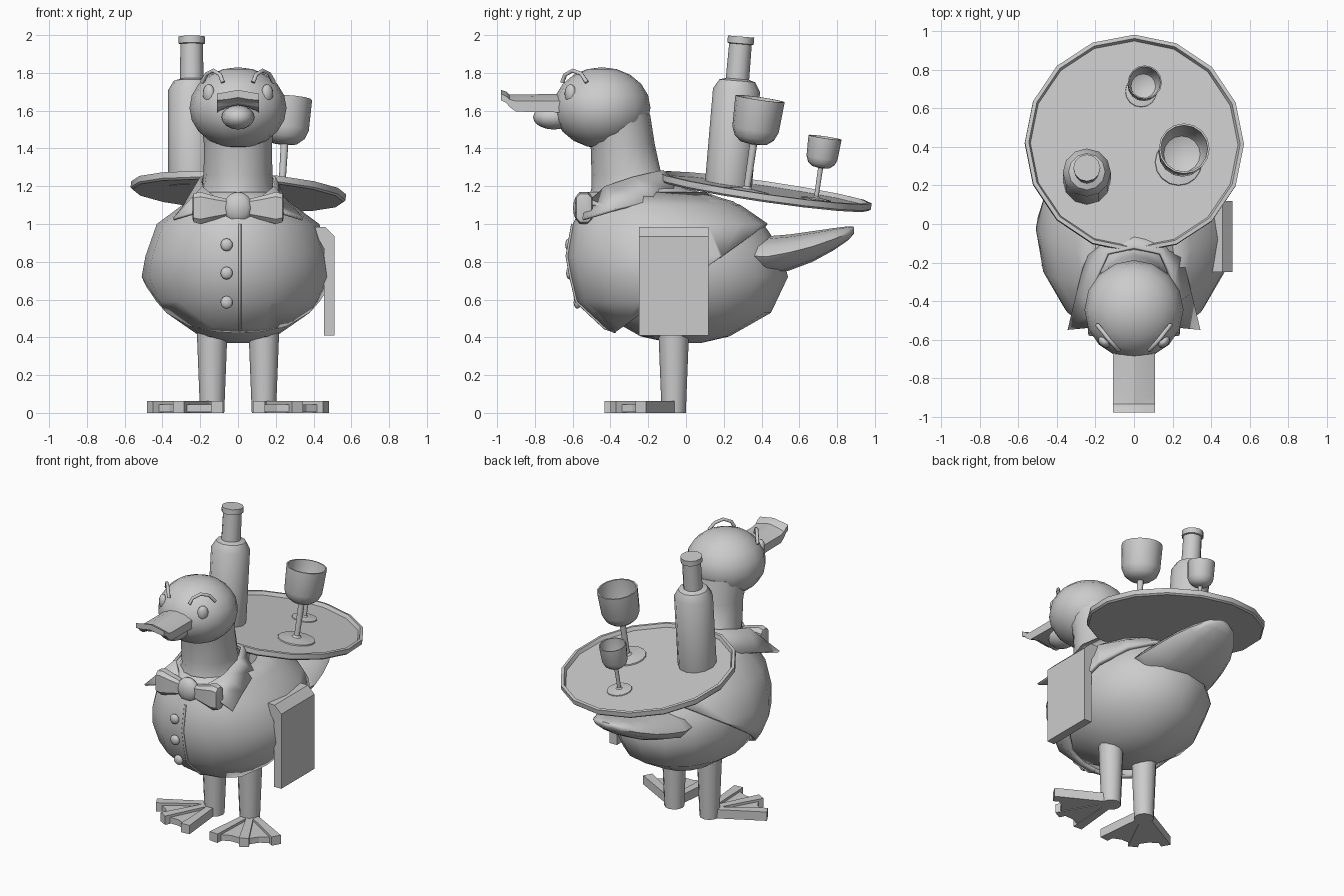
import bpy, bmesh
from math import sin, cos, pi, radians
from mathutils import Matrix, Vector

if "Cube" in bpy.data.objects:
    bpy.data.objects.remove(bpy.data.objects["Cube"])


def finish(name, bm, mat=None, angle=35, solid=0):
    bmesh.ops.recalc_face_normals(bm, faces=bm.faces)
    me = bpy.data.meshes.new(name)
    bm.to_mesh(me)
    bm.free()
    ob = bpy.data.objects.new(name, me)
    bpy.context.collection.objects.link(ob)
    if mat:
        ob.matrix_world = mat
    if solid:
        m = ob.modifiers.new("thickness", 'SOLIDIFY')
        m.thickness, m.offset = solid, -1
    if angle:
        bpy.ops.object.select_all(action='DESELECT')
        ob.select_set(True)
        bpy.context.view_layer.objects.active = ob
        bpy.ops.object.shade_smooth_by_angle(angle=radians(angle))
    return ob


def loft_bm(rings, cap=True, closed=True):
    bm = bmesh.new()
    vs = [[bm.verts.new(p) for p in r] for r in rings]
    n = len(rings[0])
    for a, b in zip(vs, vs[1:]):
        for i in range(n if closed else n - 1):
            j = (i + 1) % n
            bm.faces.new((a[i], a[j], b[j], b[i]))
    if cap:
        bm.faces.new(vs[0])
        bm.faces.new(vs[-1])
    return bm


def oval(z, y0, y1, hw, n=16):
    c, r = (y0 + y1) / 2, (y1 - y0) / 2
    return [(hw * sin(2 * pi * i / n), c - r * cos(2 * pi * i / n), z) for i in range(n)]


def lathe(name, prof, mat, n=16):
    rings = [[(r * cos(2 * pi * i / n), r * sin(2 * pi * i / n), z) for i in range(n)] for r, z in prof]
    return finish(name, loft_bm(rings), mat)


def ball(name, loc, size, rot=0, u=16, v=10):
    bm = bmesh.new()
    bmesh.ops.create_uvsphere(bm, u_segments=u, v_segments=v, radius=1)
    mat = Matrix.Translation(loc) @ Matrix.Rotation(rot, 4, 'Z') @ Matrix.Diagonal((*size, 1))
    bm.transform(mat)
    return finish(name, bm, angle=60)


def tube(name, pts, r):
    cu = bpy.data.curves.new(name, 'CURVE')
    cu.dimensions = '3D'
    cu.bevel_depth, cu.bevel_resolution, cu.use_fill_caps = r, 2, True
    sp = cu.splines.new('POLY')
    sp.points.add(len(pts) - 1)
    for p, q in zip(sp.points, pts):
        p.co = (*q, 1)
    ob = bpy.data.objects.new(name, cu)
    bpy.context.collection.objects.link(ob)


# body and neck
body = [(.37, -.08, .08, .07), (.405, -.24, .23, .2), (.53, -.46, .45, .38), (.72, -.58, .54, .46),
        (.87, -.59, .5, .44), (1.0, -.56, .41, .38), (1.12, -.52, .25, .255), (1.19, -.5, .0, .195),
        (1.26, -.5, -.13, .182), (1.42, -.505, -.165, .18), (1.58, -.55, -.19, .2)]
finish("body", loft_bm([oval(*r) for r in body]), angle=60)

# vest: shell over the body cut along a slanted hem
vest = [(.41, -.36, .2, .28), (.45, -.43, .3, .36), (.59, -.58, .5, .45), (.72, -.61, .56, .51),
        (.83, -.63, .54, .49), (1.0, -.6, .435, .43), (1.1, -.55, .29, .295), (1.17, -.52, .1, .215)]
bm = loft_bm([oval(*r) for r in vest], cap=False)
bmesh.ops.bisect_plane(bm, geom=bm.verts[:] + bm.edges[:] + bm.faces[:], plane_co=(0, -.37, .43),
                       plane_no=(0, .57, -.8), clear_outer=True)
finish("vest", bm, angle=50, solid=.03)
tube("vest_front_seam", [(.01, -.37, .43), (.01, -.43, .45), (.01, -.58, .59), (.01, -.61, .72),
                         (.01, -.63, .83), (.01, -.6, 1.0)], .008)
for i, (z, y) in enumerate([(.89, -.62), (.74, -.615), (.585, -.575)]):
    ball(f"button_{i}", (-.06, y, z), (.034, .02, .034), u=10, v=6)

# head, eyes and brows
ball("head", (0, -.445, 1.615), (.257, .257, .215))
for s in (1, -1):
    ball("eye", (s * .155, -.612, 1.69), (.036, .026, .05), rot=s * .75, u=12, v=8)
    tube("brow", [(s * x, y, z) for x, y, z in [(.08, -.655, 1.75), (.095, -.64, 1.79), (.13, -.60, 1.812),
                                               (.165, -.555, 1.795), (.19, -.525, 1.75)]], .011)


# bill: arched slab with a turned-up tip
def bill_ring(y, edge, mid, low, under):
    return [(-.11, y, edge), (-.055, y, mid - .01), (0, y, mid), (.055, y, mid - .01), (.11, y, edge),
            (.11, y, low), (.055, y, under - .01), (0, y, under), (-.055, y, under - .01), (-.11, y, low)]


finish("upper_bill", loft_bm([bill_ring(-.6, 1.65, 1.69, 1.59, 1.625), bill_ring(-.9, 1.65, 1.685, 1.595, 1.63),
                              bill_ring(-.935, 1.66, 1.685, 1.62, 1.64), bill_ring(-.95, 1.675, 1.70, 1.64, 1.655),
                              bill_ring(-.98, 1.69, 1.71, 1.655, 1.67)]), angle=20)
ball("lower_bill", (0, -.7, 1.565), (.087, .11, .065), u=12, v=8)

# collar with two pointed flaps
inner = [(.08, -.525, 1.11), (.19, -.43, 1.2), (.2, -.28, 1.25), (.14, -.15, 1.28), (0, -.12, 1.285)]
outer = [(.345, -.55, 1.03), (.3, -.36, 1.085), (.25, -.16, 1.13), (.14, -.06, 1.18), (0, -.03, 1.21)]
full = [p + [(-x, y, z) for x, y, z in p[-2::-1]] for p in (inner, outer)]
finish("collar", loft_bm(full, cap=False, closed=False), solid=.015)

# bow tie
ball("bow_knot", (0, -.55, 1.085), (.082, .048, .085), u=10, v=8)
for s in (1, -1):
    rings = [[(s * x, -.54 + dy * d, 1.085 + dz * h) for dy, dz in
              [(-1, -.7), (-1, .7), (-.5, 1), (.5, 1), (1, .7), (1, -.7), (.5, -1), (-.5, -1)]]
             for x, d, h in [(.03, .03, .04), (.13, .04, .065), (.2, .045, .085), (.235, .04, .075), (.24, .025, .06)]]
    finish("bow_wing", loft_bm(rings), angle=40)

# tail
tail = [(.3, .76, .88, .24), (.36, .74, .92, .3), (.43, .72, .935, .3), (.55, .755, .945, .275),
        (.67, .80, .962, .24), (.78, .86, .978, .18), (.86, .915, .988, .11), (.89, .95, .985, .04)]
rings = [[(w * cos(2 * pi * i / 12), y, (a + b) / 2 + (b - a) / 2 * sin(2 * pi * i / 12)) for i in range(12)]
         for y, a, b, w in tail]
finish("tail", loft_bm(rings), angle=60)

# folded towel on the side
prof = [(.36, .985), (.46, .985), (.512, .935), (.512, .41), (.455, .41), (.455, .87), (.42, .93), (.36, .93)]
finish("towel", loft_bm([[(x, y, z) for x, z in prof] for y in (-.25, .12)]), angle=0)

# legs and webbed feet
for s in (1, -1):
    finish("leg", loft_bm([[(s * (.137 + r * cos(2 * pi * i / 12)), -.065 + r * sin(2 * pi * i / 12), z)
                            for i in range(12)] for r, z in [(.064, .0), (.083, .48)]]))
    heel = Vector((.137, -.05))
    tips = []
    for k, a in enumerate((-4, 28, 60)):
        d = Vector((sin(radians(a)), -cos(radians(a))))
        p = Vector((-d.y, d.x))
        tips.append(heel + d * .36)
        quad = [heel - d * .04 - p * .02, heel - d * .04 + p * .02, heel + d * .38 + p * .032, heel + d * .38 - p * .032]
        finish(f"toe_{k}", loft_bm([[(s * v.x, v.y, z) for v in quad] for z in (0, .062)]), angle=0)
    dip = [tips[0], tips[0].lerp(tips[1], .5).lerp(heel, .06), tips[1],
           tips[1].lerp(tips[2], .5).lerp(heel, .06), tips[2]]
    web = [heel + Vector((-.03, .0)), *dip, heel + Vector((.0, .03))]
    finish("web", loft_bm([[(s * v.x, v.y, z) for v in web] for z in (.004, .045)]), angle=0)

# tilted tray with bottle and glasses
T = Matrix.Translation((0, .413, 1.15)) @ Matrix.Rotation(-.145, 4, 'X') @ Matrix.Rotation(.06, 4, 'Y')
lathe("tray", [(.56, 0), (.57, .01), (.57, .042), (.55, .044), (.54, .02)], T)
lathe("bottle", [(.122, -.01), (.125, .01), (.125, .5), (.095, .55), (.062, .56), (.06, .745), (.07, .748),
                 (.07, .785)], Matrix.Translation((-.245, .225, 1.21)) @ Matrix.Rotation(-.085, 4, 'X'), n=12)
cup = [(.122, 0), (.12, .008), (.03, .018), (.018, .03), (.02, .255), (.07, .262), (.105, .29), (.124, .335),
       (.132, .5), (.122, .5), (.114, .34), (.095, .3), (.05, .28)]
for name, x, y, k in [("large_glass", .23, -.095, 1), ("small_glass", .035, .275, .67)]:
    lathe(name, [(r * k, z * k) for r, z in cup], T @ Matrix.Translation((x, y, .02)))
